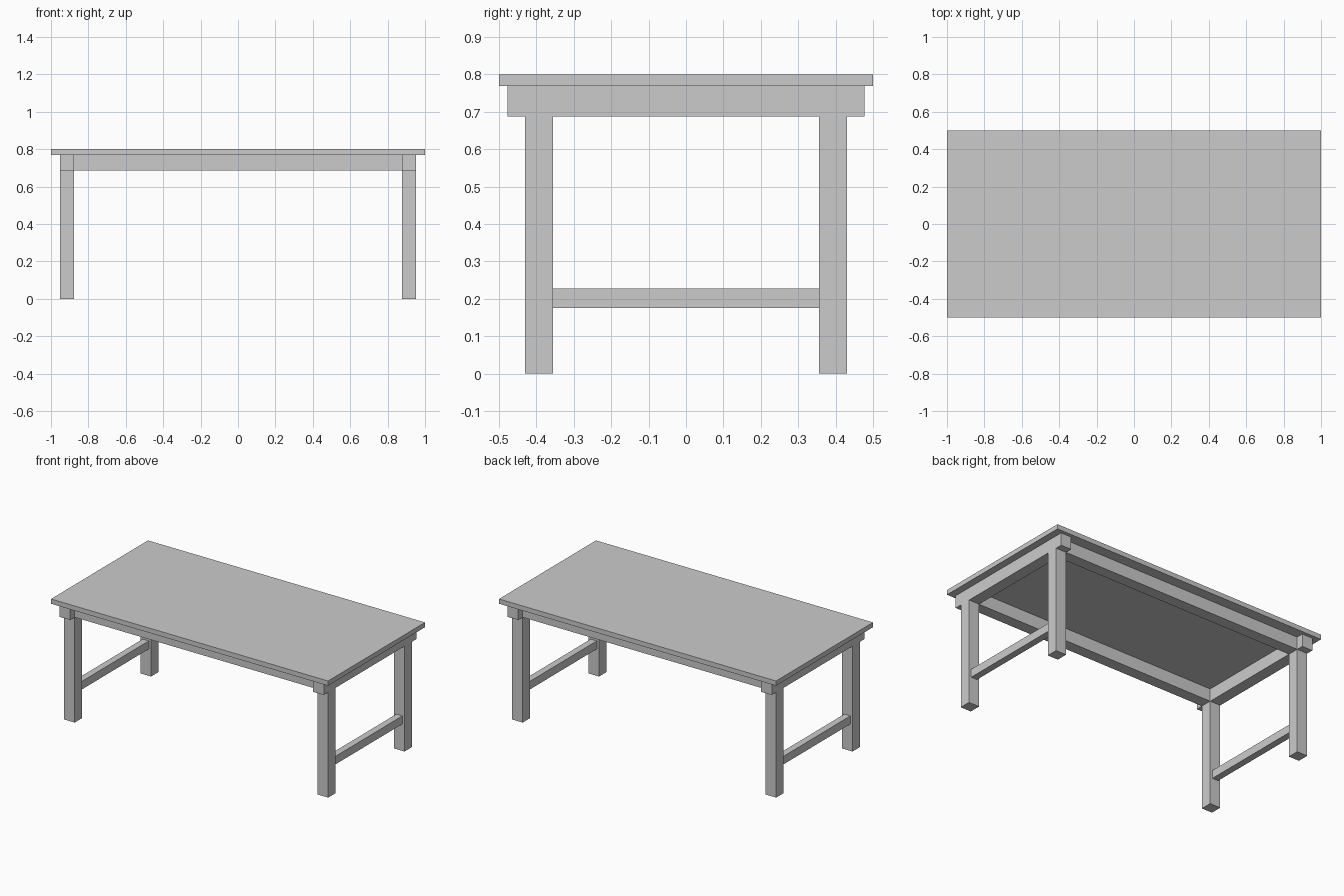
import bpy
import bmesh
from mathutils import Vector

if "Cube" in bpy.data.objects:
    bpy.data.objects.remove(bpy.data.objects["Cube"])


def box(name, lo, hi):
    """Axis-aligned box between two opposite corners."""
    lo, hi = Vector(lo), Vector(hi)
    bm = bmesh.new()
    bmesh.ops.create_cube(bm, size=1)
    bmesh.ops.scale(bm, vec=hi - lo, verts=bm.verts)
    mesh = bpy.data.meshes.new(name)
    bm.to_mesh(mesh)
    bm.free()
    obj = bpy.data.objects.new(name, mesh)
    obj.location = (lo + hi) / 2
    bpy.context.collection.objects.link(obj)
    return obj


def span(side, inner, outer):
    """Range from inner to outer distance on the given side of centre."""
    return sorted((side * inner, side * outer))


LEG_X = (0.877, 0.953)
LEG_Y = (0.356, 0.431)
RAIL_Z, TOP_Z = 0.687, 0.769

# Table top
box("table_top", (-1, -0.5, TOP_Z), (1, 0.5, 0.8))

# End frames: cross beam, low stretcher and two legs
for sx, end in ((-1, "left"), (1, "right")):
    x0, x1 = span(sx, *LEG_X)
    box(f"{end}_beam", (x0, -0.477, RAIL_Z), (x1, 0.477, TOP_Z))
    s0, s1 = span(sx, 0.893, 0.937)
    box(f"{end}_stretcher", (s0, -LEG_Y[0], 0.175), (s1, LEG_Y[0], 0.228))
    for sy, face in ((-1, "front"), (1, "back")):
        y0, y1 = span(sy, *LEG_Y)
        box(f"{face}_{end}_leg", (x0, y0, 0), (x1, y1, RAIL_Z))

# Long aprons between the end beams
for sy, face in ((-1, "front"), (1, "back")):
    y0, y1 = span(sy, *LEG_Y)
    box(f"{face}_apron", (-LEG_X[0], y0, RAIL_Z), (LEG_X[0], y1, TOP_Z))
